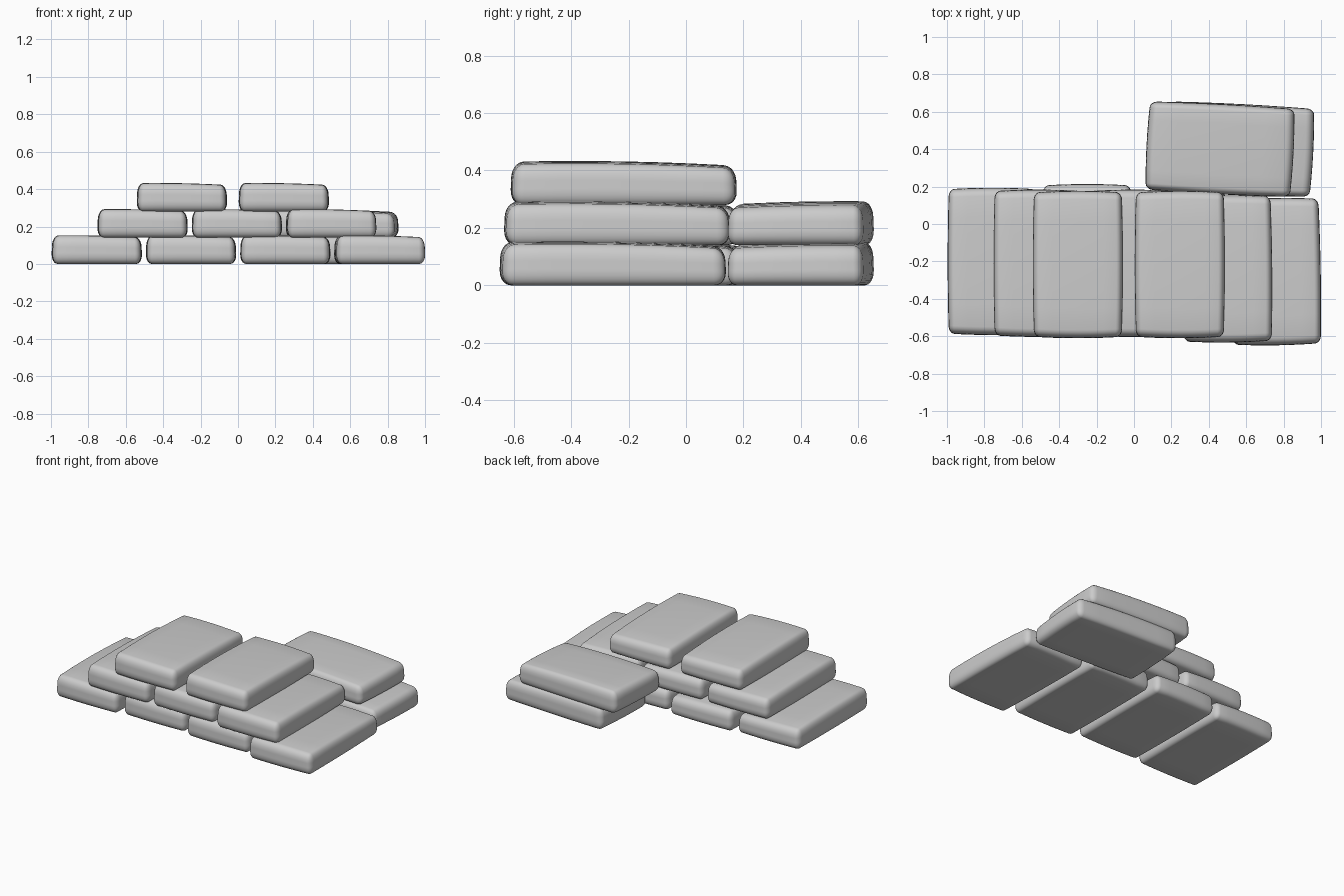
import bpy
import bmesh
from math import radians
from mathutils import Vector

cube = bpy.data.objects.get("Cube")
if cube:
    bpy.data.objects.remove(cube, do_unlink=True)

grey = bpy.data.materials.new("light grey cloth")
grey.use_nodes = True
colour = (0.6, 0.6, 0.6, 1)
grey.diffuse_color = colour
grey.node_tree.nodes["Principled BSDF"].inputs["Base Color"].default_value = colour

HALF = Vector((0.237, 0.388, 0.071))
ROUND = Vector((0.032, 0.04, 0.05))


def softened(p):
    """Move a point of a unit cube onto a rounded, slightly sagging bag."""
    core, arc = Vector(), Vector()
    for i in range(3):
        sign = 1 if p[i] >= 0 else -1
        u = abs(p[i])
        core[i] = sign * min(u * 2, 1) * (HALF[i] - ROUND[i])
        arc[i] = sign * max(u * 2 - 1, 0)
    arc.normalize()
    q = core + Vector(arc[i] * ROUND[i] for i in range(3))
    a, b, c = (q[i] / HALF[i] for i in range(3))
    # Bulging sides, drooping ends, and a top that leans to one corner
    top = (c + 1) / 2
    q.x *= 1 + 0.025 * (1 - b * b) - 0.02 * top
    q.y *= 1 + 0.02 * (1 - a * a) - 0.015 * top
    q.z += top * (0.008 - 0.008 * b * b - 0.004 * a * a - 0.005 * a - 0.007 * b)
    return q


def bag_mesh():
    bm = bmesh.new()
    bmesh.ops.create_cube(bm, size=2)
    bmesh.ops.subdivide_edges(bm, edges=bm.edges[:], cuts=11, use_grid_fill=True)
    for v in bm.verts:
        v.co = softened(v.co)
    for f in bm.faces:
        f.smooth = True
    mesh = bpy.data.meshes.new("bag")
    bm.to_mesh(mesh)
    bm.free()
    mesh.materials.append(grey)
    return mesh


mesh = bag_mesh()


def bag(name, x, y, level, turn=0):
    obj = bpy.data.objects.new(name, mesh)
    obj.location = (x, y, HALF.z + 0.14 * level)
    obj.rotation_euler.z = radians(turn)
    bpy.context.collection.objects.link(obj)


# Main stack: rows of four, three and two bags
rows = [
    ("bottom_bag", -0.755, [-0.2, -0.18, -0.21, -0.255], [0, 0, 0, 1]),
    ("middle_bag", -0.51, [-0.21, -0.21, -0.24], [0, 0, 0.5]),
    ("top_bag", -0.3, [-0.217, -0.217], [0, 0]),
]
for level, (name, start, depths, turns) in enumerate(rows):
    step = 0.545 if level == 2 else 0.504
    for i, (y, turn) in enumerate(zip(depths, turns)):
        bag(f"{name}_{i + 1}", start + step * i, y, level, turn)

# Two crossways bags behind the stack
bag("back_lower_bag", 0.565, 0.4, 0, -93)
bag("back_upper_bag", 0.46, 0.4, 1, -93)
